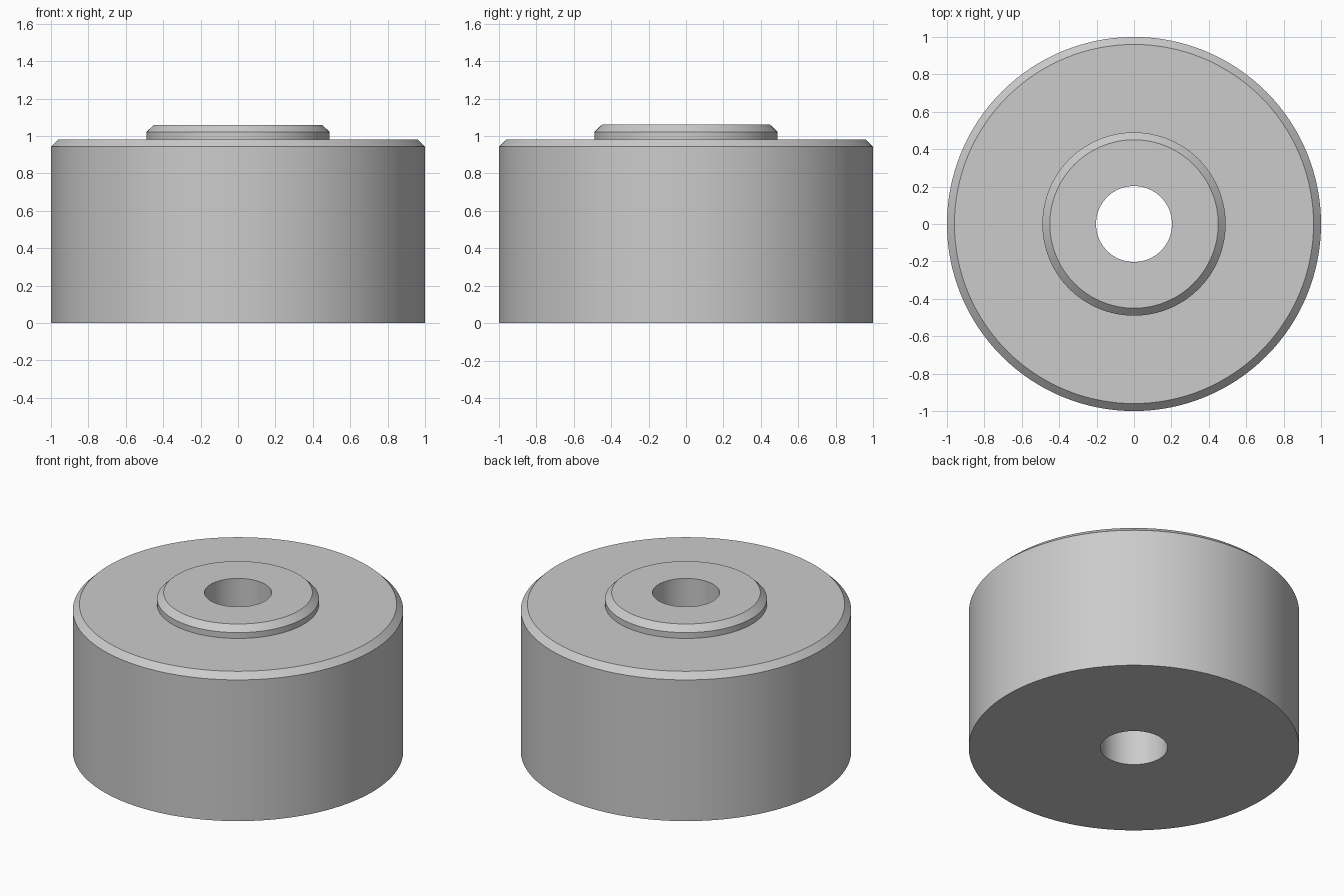
import bpy, bmesh, math

if "Cube" in bpy.data.objects:
    bpy.data.objects.remove(bpy.data.objects["Cube"])

SEGMENTS = 128

# Single neutral grey finish
grey = bpy.data.materials.new("light grey")
grey.diffuse_color = (0.6, 0.6, 0.6, 1.0)
grey.use_nodes = True
grey.node_tree.nodes["Principled BSDF"].inputs["Base Color"].default_value = grey.diffuse_color


def lathe(name, profile, material):
    """Revolve a closed (radius, height) profile around the z axis."""
    bm = bmesh.new()
    verts = [bm.verts.new((r, 0, z)) for r, z in profile]
    edges = [bm.edges.new((v, verts[(i + 1) % len(verts)])) for i, v in enumerate(verts)]
    bmesh.ops.spin(bm, geom=verts + edges, cent=(0, 0, 0), axis=(0, 0, 1),
                   angle=2 * math.pi, steps=SEGMENTS, use_merge=True)
    bmesh.ops.remove_doubles(bm, verts=bm.verts[:], dist=1e-4)
    bmesh.ops.recalc_face_normals(bm, faces=bm.faces[:])
    mesh = bpy.data.meshes.new(name)
    bm.to_mesh(mesh)
    bm.free()
    mesh.materials.append(material)
    obj = bpy.data.objects.new(name, mesh)
    bpy.context.collection.objects.link(obj)
    bpy.context.view_layer.objects.active = obj
    obj.select_set(True)
    bpy.ops.object.shade_smooth_by_angle(angle=math.radians(30))
    obj.select_set(False)
    return obj


# Bored cylinder with a chamfered rim and a raised chamfered hub
lathe("bored_roller", [
    (0.203, 0.0), (1.0, 0.0),        # underside
    (1.0, 0.943), (0.96, 0.982),     # outer wall and rim chamfer
    (0.49, 0.982), (0.49, 1.021),    # top face and hub step
    (0.45, 1.06), (0.203, 1.06),     # hub chamfer, hub face, bore
], grey)
